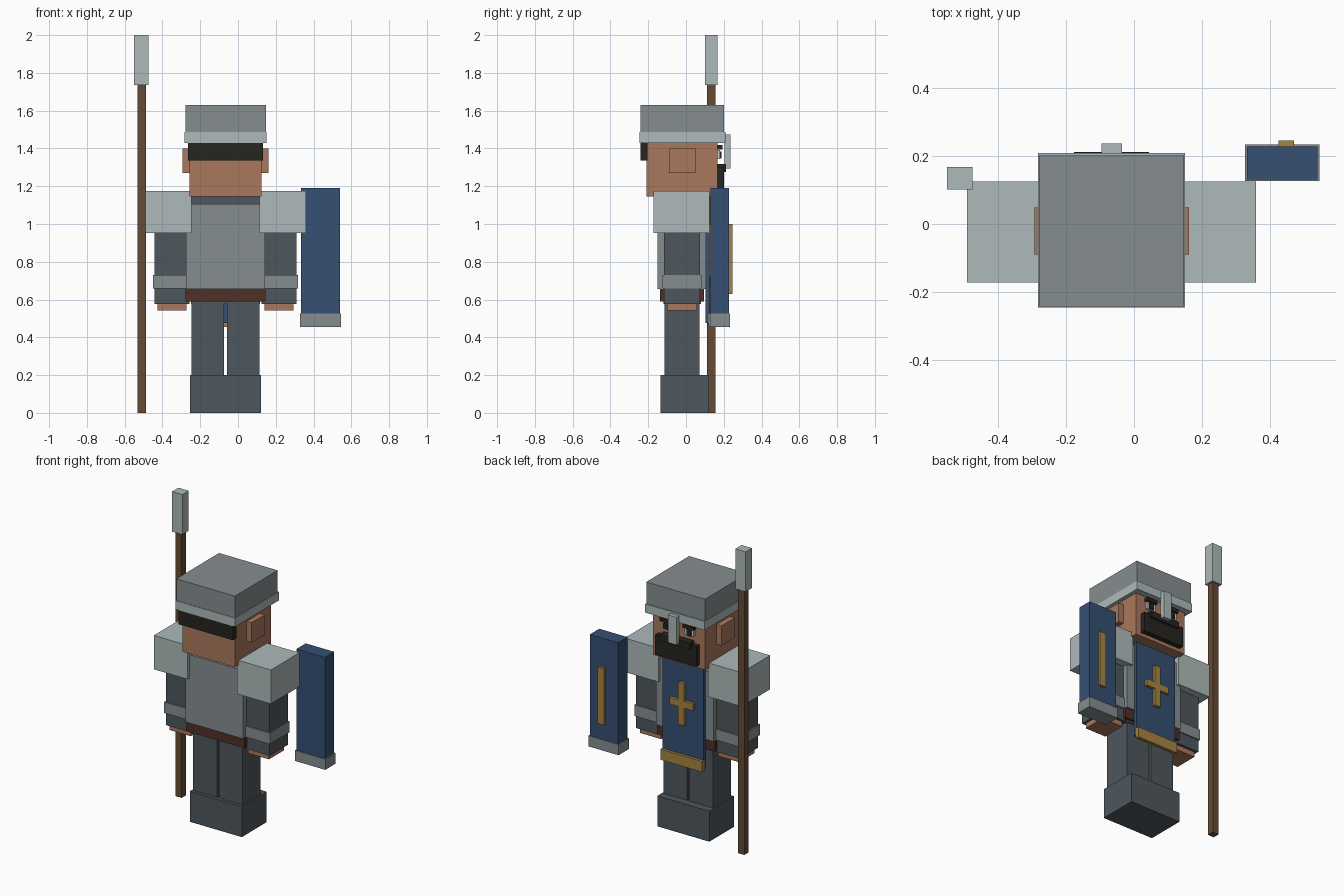
import bpy, bmesh
from mathutils import Matrix, Vector

COLOURS = {
    "skin": (0.40, 0.19, 0.11), "slate": (0.075, 0.095, 0.11), "plate": (0.24, 0.27, 0.28),
    "steel": (0.42, 0.49, 0.49), "blue": (0.035, 0.08, 0.17), "wood": (0.13, 0.07, 0.035),
    "leather": (0.08, 0.03, 0.018), "gold": (0.38, 0.23, 0.05), "hair": (0.02, 0.018, 0.014),
    "white": (0.8, 0.8, 0.78),
}
MATS = {}
for key, rgb in COLOURS.items():
    MATS[key] = bpy.data.materials.new(key)
    MATS[key].diffuse_color = (*rgb, 1)

CX = -0.066  # centre line of the body


def box(name, colour, x, y, z):
    """Box from (min, max) ranges along each axis."""
    lo, hi = Vector((x[0], y[0], z[0])), Vector((x[1], y[1], z[1]))
    mat = Matrix.Translation((lo + hi) / 2) @ Matrix.Diagonal((*(hi - lo), 1))
    bm = bmesh.new()
    bmesh.ops.create_cube(bm, size=1, matrix=mat)
    mesh = bpy.data.meshes.new(name)
    bm.to_mesh(mesh)
    bm.free()
    mesh.materials.append(MATS[colour])
    ob = bpy.data.objects.new(name, mesh)
    bpy.context.collection.objects.link(ob)


def mid(name, colour, half, y, z):
    """Box centred on the body's centre line."""
    box(name, colour, (CX - half, CX + half), y, z)


def pair(name, colour, inner, outer, y, z):
    """Two boxes mirrored about the body's centre line."""
    box(name + "_left", colour, (CX - outer, CX - inner), y, z)
    box(name + "_right", colour, (CX + inner, CX + outer), y, z)


# Legs and boots
mid("boots", "slate", 0.189, (-0.136, 0.122), (0, 0.2))
pair("leg", "slate", 0.007, 0.18, (-0.115, 0.072), (0.2, 0.6))

# Torso
mid("undershirt", "slate", 0.182, (-0.12, 0.08), (0.577, 1.147))
mid("breastplate", "plate", 0.209, (-0.152, 0.107), (0.657, 1.106))
mid("belt", "leather", 0.211, (-0.138, 0.095), (0.59, 0.657))

# Tabard with trim and cross
mid("tabard", "blue", 0.15, (0.102, 0.125), (0.477, 1.125))
mid("tabard_trim", "gold", 0.151, (0.12, 0.143), (0.455, 0.525))
mid("cross_upright", "gold", 0.022, (0.124, 0.145), (0.725, 1.0))
mid("cross_bar", "gold", 0.085, (0.124, 0.144), (0.84, 0.885))

# Arms
pair("pauldron", "steel", 0.18, 0.425, (-0.172, 0.125), (0.952, 1.175))
pair("arm", "slate", 0.19, 0.377, (-0.116, 0.074), (0.577, 1.0))
pair("arm_band", "plate", 0.186, 0.384, (-0.124, 0.082), (0.658, 0.73))
pair("hand", "skin", 0.207, 0.361, (-0.1, 0.057), (0.543, 0.6))

# Head and face (the face looks along +y)
mid("head", "skin", 0.19, (-0.209, 0.167), (1.145, 1.45))
pair("ear", "skin", 0.18, 0.227, (-0.089, 0.049), (1.27, 1.4))
mid("back_hair", "hair", 0.198, (-0.24, -0.203), (1.335, 1.44))
mid("beard", "hair", 0.15, (0.16, 0.2), (1.168, 1.3))
mid("moustache", "hair", 0.11, (0.165, 0.212), (1.275, 1.318))
pair("eye", "white", 0.05, 0.115, (0.16, 0.18), (1.345, 1.392))
pair("pupil", "hair", 0.068, 0.1, (0.17, 0.188), (1.348, 1.385))
pair("eyebrow", "hair", 0.045, 0.122, (0.16, 0.193), (1.394, 1.417))

# Helmet
mid("helmet", "plate", 0.213, (-0.242, 0.202), (1.485, 1.63))
mid("helmet_band", "steel", 0.216, (-0.245, 0.209), (1.43, 1.487))
mid("nose_guard", "steel", 0.03, (0.203, 0.236), (1.293, 1.475))

# Spear
box("spear_shaft", "wood", (-0.533, -0.488), (0.111, 0.156), (0, 1.74))
box("spear_head", "steel", (-0.55, -0.475), (0.101, 0.167), (1.737, 2))

# Shield
box("shield", "blue", (0.333, 0.539), (0.131, 0.228), (0.456, 1.19))
box("shield_foot", "plate", (0.327, 0.546), (0.126, 0.234), (0.455, 0.525))
box("shield_stripe", "gold", (0.425, 0.471), (0.222, 0.245), (0.63, 1.0))
